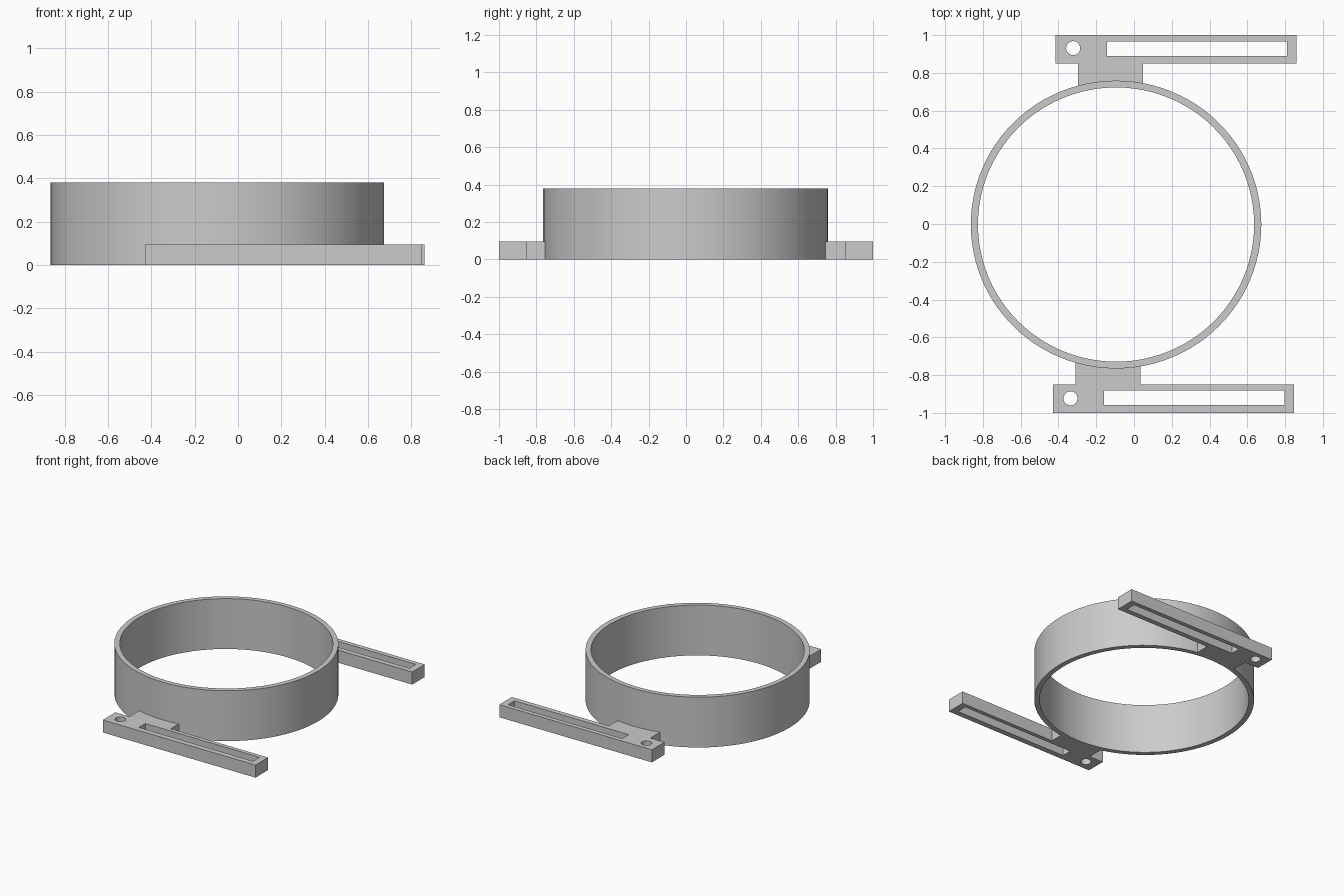
import bpy, bmesh
from math import cos, sin, tau

cube = bpy.data.objects.get("Cube")
if cube:
    bpy.data.objects.remove(cube, do_unlink=True)

grey = bpy.data.materials.new("light grey")
grey.use_nodes = True
colour = (0.6, 0.6, 0.6, 1)
grey.diffuse_color = colour
grey.node_tree.nodes["Principled BSDF"].inputs["Base Color"].default_value = colour


def ellipse(cx, cy, rx, ry, count):
    return [(cx + rx * cos(tau * i / count), cy + ry * sin(tau * i / count))
            for i in range(count)]


def rectangle(x0, x1, y0, y1):
    return [(x0, y0), (x1, y0), (x1, y1), (x0, y1)]


def plate(name, loops, height):
    """Extrude an outline, with inner loops as through holes, up from the ground."""
    curve = bpy.data.curves.new(name, "CURVE")
    curve.dimensions = "2D"
    curve.fill_mode = "BOTH"
    curve.extrude = height / 2
    for loop in loops:
        spline = curve.splines.new("POLY")
        spline.points.add(len(loop) - 1)
        for point, (x, y) in zip(spline.points, loop):
            point.co = (x, y, 0, 1)
        spline.use_cyclic_u = True
    obj = bpy.data.objects.new(name, curve)
    bpy.context.collection.objects.link(obj)
    bpy.ops.object.select_all(action="DESELECT")
    bpy.context.view_layer.objects.active = obj
    obj.select_set(True)
    bpy.ops.object.convert(target="MESH")
    obj = bpy.context.object
    obj.name = name

    # Weld the caps to the walls and rest the part on the ground
    bm = bmesh.new()
    bm.from_mesh(obj.data)
    bmesh.ops.remove_doubles(bm, verts=bm.verts, dist=0.0001)
    bmesh.ops.translate(bm, verts=bm.verts, vec=(0, 0, height / 2))
    bmesh.ops.recalc_face_normals(bm, faces=bm.faces)
    bm.to_mesh(obj.data)
    bm.free()
    obj.data.materials.clear()
    obj.data.materials.append(grey)
    bpy.ops.object.shade_smooth_by_angle()
    return obj


def bracket(name, side, dx, dy):
    """Slotted bar with a round hole and a neck that meets the ring."""
    outline = [(-0.415, 1), (0.86, 1), (0.86, 0.85), (0.048, 0.85),
               (0.048, 0.731), (-0.297, 0.731), (-0.297, 0.85), (-0.415, 0.85)]
    outline = [(x + dx, side * y) for x, y in outline]
    slot = [(x + dx, side * (y + dy)) for x, y in rectangle(-0.144, 0.81, 0.889, 0.966)]
    hole = [(x + dx, side * (y + dy)) for x, y in ellipse(-0.322, 0.931, 0.037, 0.037, 32)]
    plate(name, [outline, slot, hole], 0.095)


# Round band
plate("ring", [ellipse(-0.095, -0.003, 0.769, 0.762, 96),
               ellipse(-0.095, -0.003, 0.731, 0.726, 96)], 0.38)

# Mounting brackets on both sides
bracket("back_bracket", 1, 0, 0)
bracket("front_bracket", -1, -0.014, -0.008)
